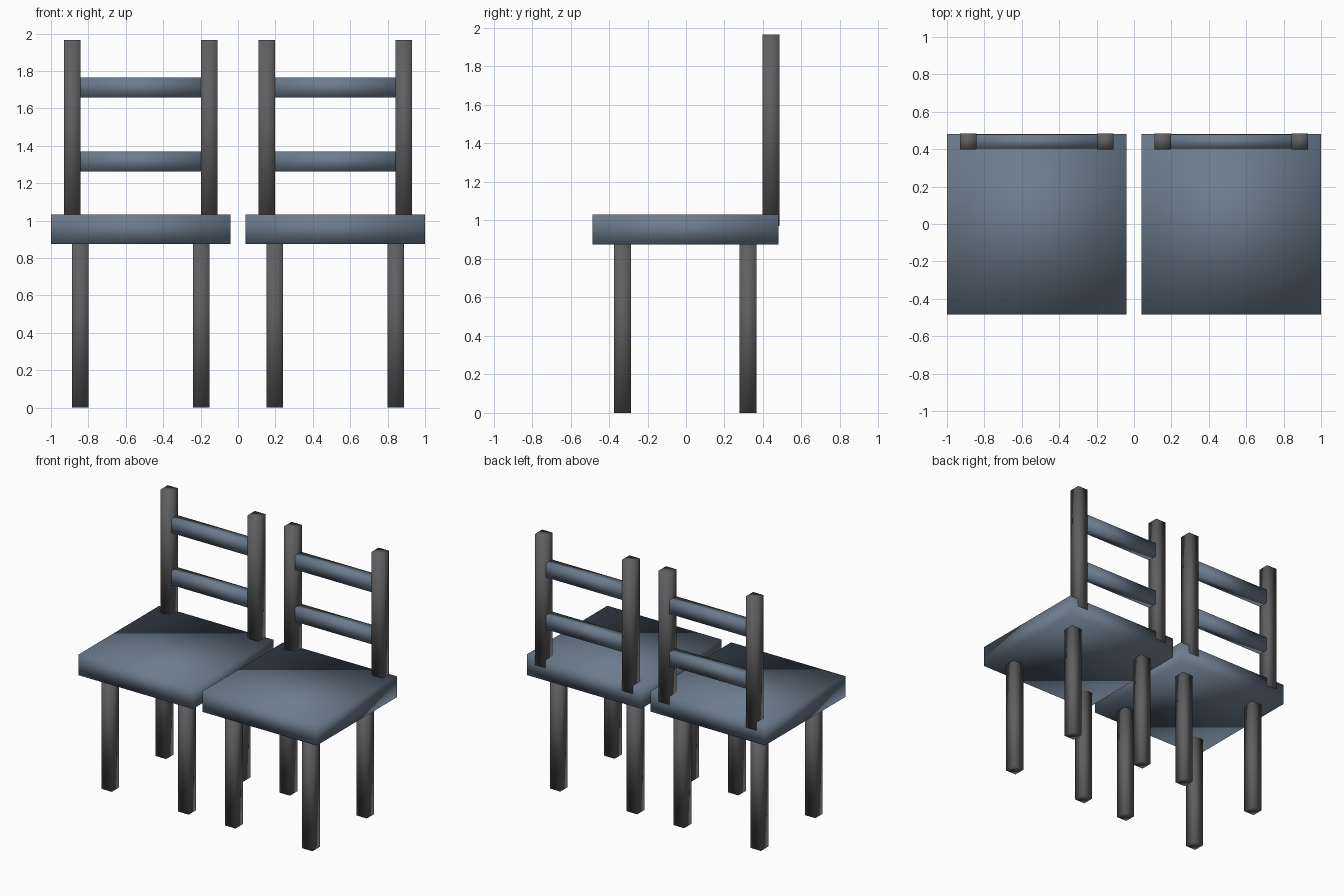
import bpy
import bmesh
from mathutils import Vector

if "Cube" in bpy.data.objects:
    bpy.data.objects.remove(bpy.data.objects["Cube"])


def material(name, rgb):
    mat = bpy.data.materials.new(name)
    mat.diffuse_color = (*rgb, 1.0)
    mat.use_nodes = True
    mat.node_tree.nodes["Principled BSDF"].inputs["Base Color"].default_value = mat.diffuse_color
    return mat


BLUE = material("slate_blue", (0.15, 0.20, 0.27))
GREY = material("dark_grey", (0.115, 0.115, 0.12))


def box(name, x, y, z, mat):
    """Soft-shaded box spanning the (min, max) ranges x, y, z."""
    low, high = Vector((x[0], y[0], z[0])), Vector((x[1], y[1], z[1]))
    size = high - low
    bm = bmesh.new()
    bmesh.ops.create_cube(bm, size=1.0)
    bmesh.ops.scale(bm, vec=size, verts=bm.verts)
    for face in bm.faces:
        face.smooth = True
    mesh = bpy.data.meshes.new(name)
    bm.to_mesh(mesh)
    bm.free()
    mesh.materials.append(mat)
    obj = bpy.data.objects.new(name, mesh)
    obj.location = (low + high) / 2
    bpy.context.collection.objects.link(obj)
    return obj


def around(centre, half):
    return (centre - half, centre + half)


def chair(side, cx):
    # Seat slab
    box(f"{side}_seat", around(cx, 0.48), (-0.485, 0.481), (0.875, 1.032), BLUE)

    for hand, s in (("left", -1), ("right", 1)):
        # Legs, set in from the seat corners
        for end, y in (("front", -0.329), ("back", 0.323)):
            box(f"{side}_{end}_{hand}_leg", around(cx + s * 0.323, 0.044),
                around(y, 0.044), (0.0, 0.90), GREY)
        # Back posts, standing just proud of the seat's rear edge
        box(f"{side}_{hand}_back_post", around(cx + s * 0.366, 0.044),
            (0.397, 0.485), (0.972, 1.966), GREY)

    # Back rails between the posts
    for level, z in (("lower", 1.316), ("upper", 1.711)):
        box(f"{side}_{level}_back_rail", around(cx, 0.325),
            (0.403, 0.479), around(z, 0.053), BLUE)


# Pair of matching chairs, side by side
chair("left", -0.52)
chair("right", 0.52)
